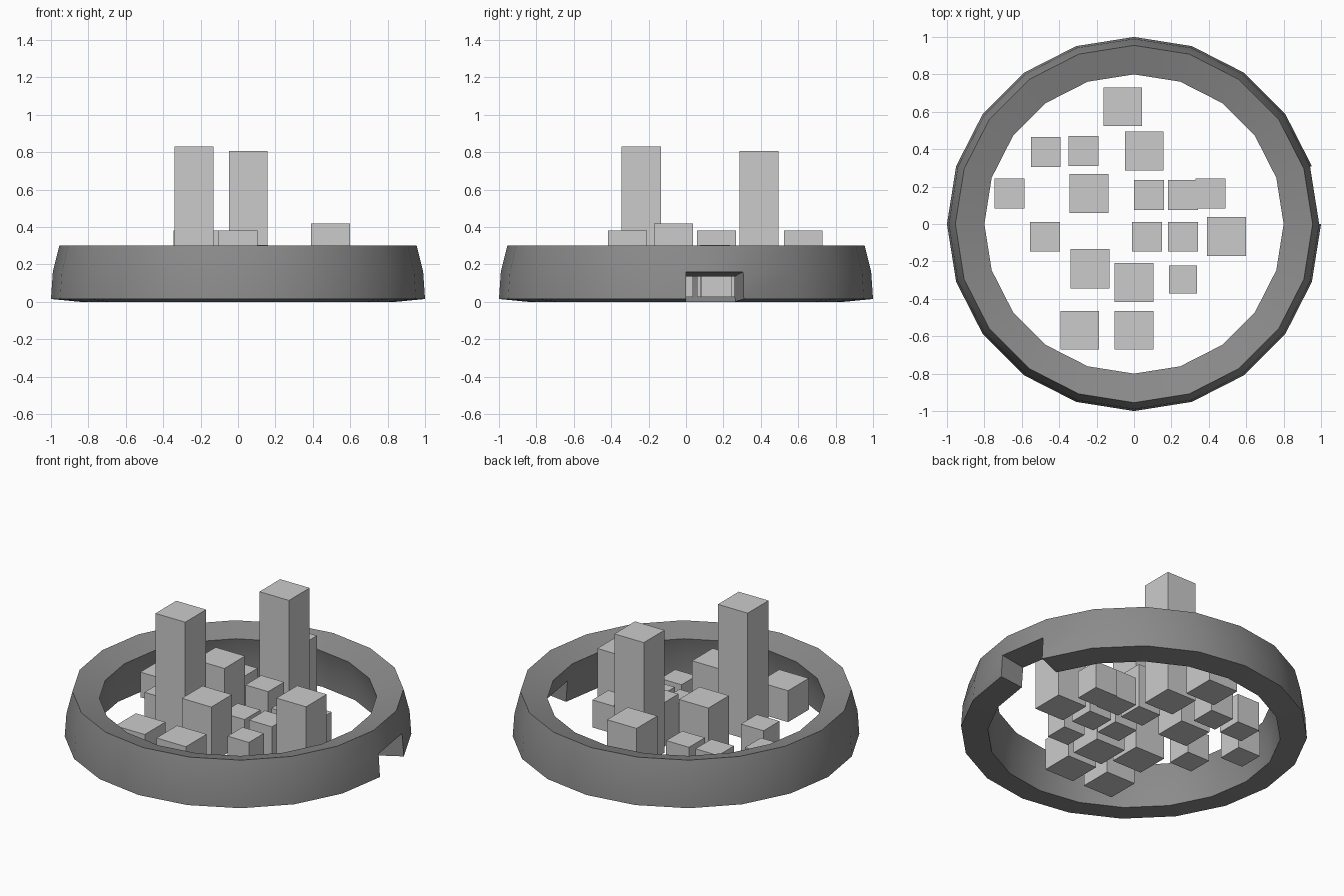
import bpy, bmesh
from math import cos, sin, tau, radians

if "Cube" in bpy.data.objects:
    bpy.data.objects.remove(bpy.data.objects["Cube"])

SIDES = 20
# Wall cross-section (radius, z): outer bottom to top, then inner top to bottom
PROFILE = [(1.0, 0.015), (0.99, 0.16), (0.955, 0.30),
           (0.80, 0.255), (0.835, 0.135), (0.845, 0.0)]
DOOR = 0  # segment whose lower half is left open


def finish(bm, name):
    bmesh.ops.recalc_face_normals(bm, faces=bm.faces)
    mesh = bpy.data.meshes.new(name)
    bm.to_mesh(mesh)
    bm.free()
    ob = bpy.data.objects.new(name, mesh)
    bpy.context.collection.objects.link(ob)
    return ob


# Ring wall with a doorway one segment wide
bm = bmesh.new()
rings = [[bm.verts.new((r * cos(tau * i / SIDES), r * sin(tau * i / SIDES), z))
          for r, z in PROFILE] for i in range(SIDES)]
n = len(PROFILE)
for i in range(SIDES):
    a, b = rings[i], rings[(i + 1) % SIDES]
    for k in range(n):
        m = (k + 1) % n
        if i == DOOR and k in (0, 4, 5):
            continue
        bm.faces.new((a[k], b[k], b[m], a[m]))
    if i == DOOR:
        bm.faces.new((a[1], b[1], b[4], a[4]))       # doorway ceiling
        for s in (a, b):                             # doorway jambs
            bm.faces.new((s[0], s[1], s[4], s[5]))
wall = finish(bm, "ring_wall")
dark = bpy.data.materials.new("dark_grey")
dark.diffuse_color = (0.26, 0.26, 0.26, 1)
dark.use_nodes = True
dark.node_tree.nodes["Principled BSDF"].inputs["Base Color"].default_value = dark.diffuse_color
wall.data.materials.append(dark)
bpy.context.view_layer.objects.active = wall
wall.select_set(True)
bpy.ops.object.shade_smooth_by_angle(angle=radians(30))
wall.select_set(False)


# Building blocks standing inside the ring
def block(name, x, y, size, top, bottom=0.025):
    bm = bmesh.new()
    bmesh.ops.create_cube(bm, size=1)
    for v in bm.verts:
        v.co = (x + v.co.x * size, y + v.co.y * size,
                bottom + (v.co.z + 0.5) * (top - bottom))
    return finish(bm, name)


# Two towers
block("tower_front", -0.235, -0.24, 0.21, 0.83)
block("tower_back", 0.055, 0.39, 0.208, 0.805)

# Large blocks: x, y, top
for i, (x, y, top) in enumerate([
        (-0.06, 0.627, 0.38), (-0.24, 0.162, 0.38), (0.495, -0.067, 0.42),
        (0.0, -0.313, 0.38), (-0.29, -0.568, 0.225), (0.0, -0.568, 0.225)]):
    block(f"large_block_{i + 1}", x, y, 0.208, top)

# Small blocks: x, y, top
for i, (x, y, top) in enumerate([
        (-0.472, 0.385, 0.21), (-0.27, 0.39, 0.21), (-0.665, 0.162, 0.185),
        (0.08, 0.155, 0.305), (0.262, 0.155, 0.205), (0.41, 0.162, 0.20),
        (-0.475, -0.068, 0.195), (0.07, -0.068, 0.21), (0.262, -0.068, 0.215)]):
    block(f"small_block_{i + 1}", x, y, 0.16, top)
block("small_block_10", 0.262, -0.297, 0.15, 0.20)
